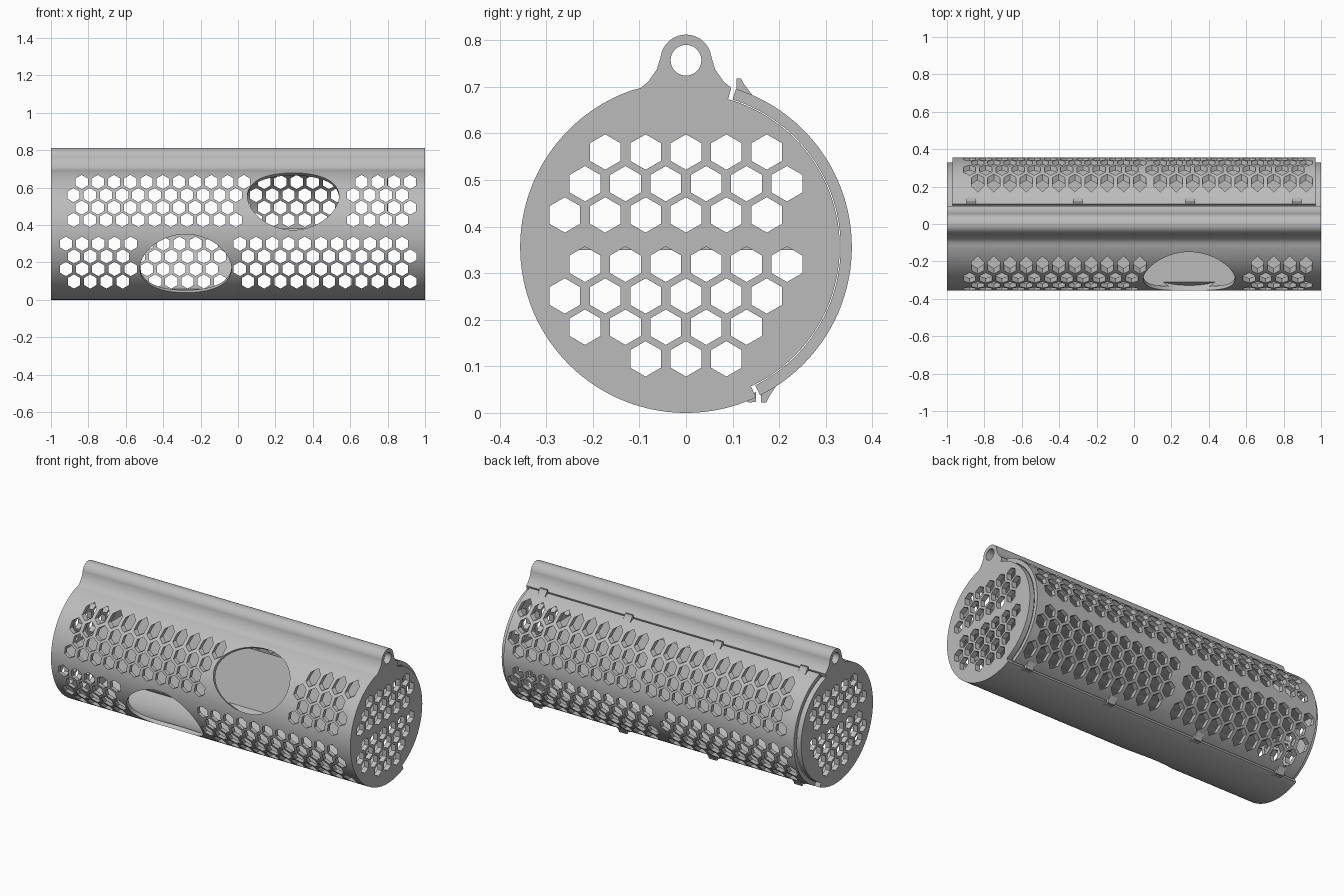
import bpy, bmesh
from math import cos, sin, radians
from mathutils import Matrix

if "Cube" in bpy.data.objects:
    bpy.data.objects.remove(bpy.data.objects["Cube"])

R = 0.356          # outer radius, also the height of the axis
INNER = 0.33       # radius under the door
PITCH = 0.0867     # spacing of the hexagonal holes

grey = bpy.data.materials.new("plain grey")
grey.diffuse_color = (0.5, 0.5, 0.5, 1)
grey.use_nodes = True
grey.node_tree.nodes["Principled BSDF"].inputs["Base Color"].default_value = (0.5, 0.5, 0.5, 1)


def arc(radius, start, end, n, cu=0.0, cv=R):
    steps = [radians(start + (end - start) * i / n) for i in range(n + 1)]
    return [(cu + radius * cos(t), cv + radius * sin(t)) for t in steps]


def prisms(name, outlines, axis, a, b):
    """Extrude closed outlines along x (outline in y, z) or y (outline in x, z)."""
    bm = bmesh.new()
    for pts in outlines:
        ends = []
        for d in (a, b):
            ends.append([bm.verts.new((d, u, v) if axis == "x" else (u, d, v)) for u, v in pts])
        n = len(pts)
        bm.faces.new(ends[0])
        bm.faces.new(ends[1][::-1])
        for i in range(n):
            j = (i + 1) % n
            bm.faces.new((ends[0][j], ends[0][i], ends[1][i], ends[1][j]))
    bmesh.ops.recalc_face_normals(bm, faces=bm.faces)
    mesh = bpy.data.meshes.new(name)
    bm.to_mesh(mesh)
    bm.free()
    mesh.materials.append(grey)
    obj = bpy.data.objects.new(name, mesh)
    bpy.context.collection.objects.link(obj)
    return obj


def cut(target, *cutters):
    for c in cutters:
        c.hide_render = True
        mod = target.modifiers.new("cut", "BOOLEAN")
        mod.operation = "DIFFERENCE"
        mod.solver = "EXACT"
        mod.object = c
    bpy.context.view_layer.update()
    graph = bpy.context.evaluated_depsgraph_get()
    mesh = bpy.data.meshes.new_from_object(target.evaluated_get(graph))
    target.modifiers.clear()
    target.data = mesh
    for c in cutters:
        bpy.data.objects.remove(c)


def smooth(obj):
    bpy.ops.object.select_all(action="DESELECT")
    obj.select_set(True)
    bpy.context.view_layer.objects.active = obj
    bpy.ops.object.shade_smooth_by_angle(angle=radians(30))


def hexagons(rows):
    """Rows of (first position, height, count) become hexagon outlines."""
    return [arc(0.038, 30, 330, 5, u + i * PITCH, z)
            for u, z, count in rows for i in range(count)]


def rows(first, heights, counts, shift):
    """Staggered rows: every other one is moved by shift."""
    return [(first + shift * (k % 2), z, c) for k, (z, c) in enumerate(zip(heights, counts))]


UPPER = (0.63, 0.56, 0.493, 0.427)
LOWER = (0.30, 0.232, 0.165, 0.098)
HALF = PITCH / 2

# Housing: round tube with a hanging lug along its top
right_foot = [(0.098, 0.697), (0.081, 0.711), (0.063, 0.737)]
left_foot = [(-y, z) for y, z in reversed(right_foot)]
outline = arc(R, 109, 431, 140) + right_foot + arc(0.055, 5, 175, 28, 0, 0.757) + left_foot
housing = prisms("housing", [outline], "x", -1, 1)

# Two chambers with a floor left between them
upper_chamber = prisms("upper_cutter", [arc(0.334, 4.5, 175.5, 70)], "x", -0.97, 0.97)
lower_chamber = prisms("lower_cutter", [arc(0.334, 181, 359, 70)], "x", -0.97, 0.97)

# Opening for the door, and the hanging hole
opening = prisms("opening_cutter", [arc(INNER, -65, 74.1, 64) + arc(0.5, 74.1, -65, 64)],
                 "x", -1.1, 1.1)
lug_hole = prisms("lug_cutter", [arc(0.033, 0, 350, 35, 0, 0.757)], "x", -1.1, 1.1)
cut(housing, upper_chamber, lower_chamber, opening, lug_hole)

# Hexagonal vents in the front wall
front = (rows(-0.836, UPPER, (11, 11, 10, 11), -HALF) + rows(0.66, UPPER, (4, 4, 4, 4), -HALF)
         + rows(-0.92, LOWER, (5, 4, 5, 4), HALF) + rows(0.01, LOWER, (11, 11, 11, 11), HALF))
front_vents = prisms("front_cutter", hexagons(front), "y", -0.6, -0.02)

# Hexagonal vents in both end plates
end_rows = [(-2 * PITCH, 0.56, 5), (-2.5 * PITCH, 0.492, 6), (-3 * PITCH, 0.425, 6),
            (-2.5 * PITCH, 0.319, 6), (-3 * PITCH, 0.251, 6), (-2.5 * PITCH, 0.184, 5),
            (-PITCH, 0.116, 3)]
end_vents = [prisms("end_cutter", hexagons(end_rows), "x", s * 0.96, s * 1.1) for s in (-1, 1)]


# Large oval entrances, aimed up or down from the axis
def entrance(x, tilt):
    oval = [(u, v * 0.184 / 0.245) for u, v in arc(0.245, 0, 355, 71, 0, 0)]
    obj = prisms("entrance_cutter", [oval], "y", -0.6, -0.272)
    obj.data.transform(Matrix.Translation((x, 0, R)) @ Matrix.Rotation(radians(tilt), 4, "X"))
    return obj


cut(housing, front_vents, *end_vents, entrance(0.295, -34), entrance(-0.28, 32))
smooth(housing)

# Curved door over the back
door = prisms("door", [arc(INNER + 0.002, -63.4, 72.5, 64) + arc(R, 72.5, -63.4, 64)],
              "x", -0.97, 0.97)
back = (rows(-0.836, UPPER, (11, 11, 11, 11), -HALF) + rows(0.14, UPPER, (10,) * 4, -HALF)
        + rows(-0.92, LOWER, (10,) * 4, HALF) + rows(0.01, LOWER, (11,) * 4, HALF))
cut(door, prisms("back_cutter", hexagons(back), "y", 0.02, 0.6))
smooth(door)

# Small clips along both seams
top_clip = [(0.108, 0.68), (0.108, 0.718), (0.118, 0.718), (0.123, 0.708), (0.148, 0.675)]
bottom_clip = [(0.161, 0.055), (0.161, 0.022), (0.172, 0.022), (0.178, 0.034), (0.195, 0.06)]
bottom_catch = [(0.15, 0.045), (0.15, 0.024), (0.135, 0.022), (0.125, 0.03)]
for x in (-0.87, -0.3, 0.3, 0.87):
    for name, shape in (("top_clip", top_clip), ("bottom_clip", bottom_clip),
                        ("bottom_catch", bottom_catch)):
        prisms(name, [shape], "x", x - 0.025, x + 0.025)
